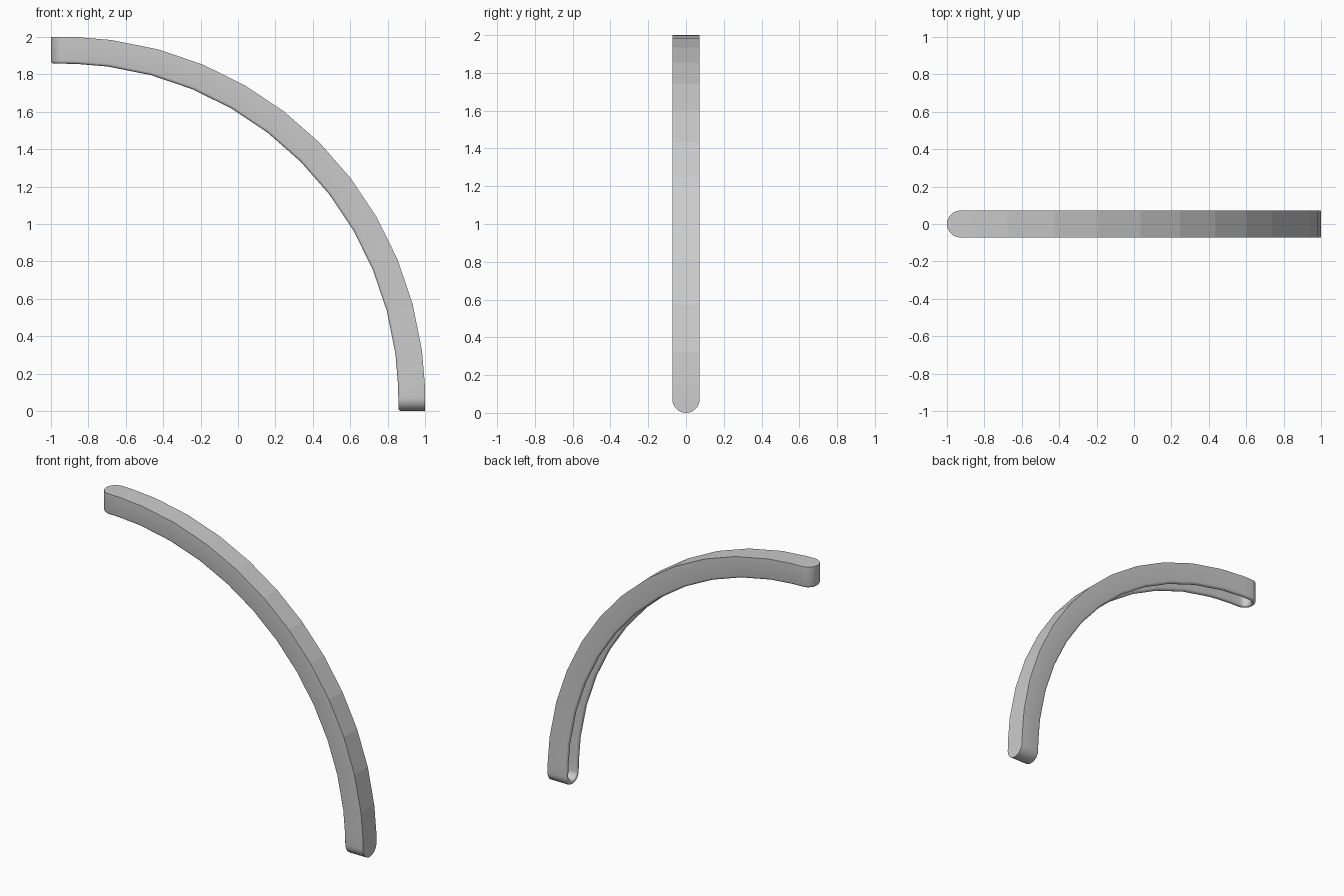
import bpy, bmesh
from math import sin, cos, pi, radians

if "Cube" in bpy.data.objects:
    bpy.data.objects.remove(bpy.data.objects["Cube"])

HALF_W, THICK, WALL = 0.072, 0.143, 0.03
CX, CZ, R = -1 + HALF_W, HALF_W, 2 - HALF_W
CAP = 14
ANGLES = [0, 2.2] + [7.5 * k for k in range(1, 12)] + [87.8, 90]   # from top end to bottom end
N = len(ANGLES)


def place(bm, deg, ext, y, depth):
    """Point on the quarter arc, pushed on by ext along the tangent."""
    a, r = radians(deg), R - depth
    return bm.verts.new((CX + r * sin(a) + ext * cos(a), y, CZ + r * cos(a) - ext * sin(a)))


def ring(bm, inset, depth):
    """Closed stadium outline wrapped along the arc."""
    w = HALF_W - inset
    vs = [place(bm, a, 0, -w, depth) for a in ANGLES]
    for i in range(1, CAP):
        t = pi * i / CAP
        vs.append(place(bm, 90, w * sin(t), -w * cos(t), depth))
    vs += [place(bm, a, 0, w, depth) for a in reversed(ANGLES)]
    for i in range(1, CAP):
        t = pi * i / CAP
        vs.append(place(bm, 0, -w * sin(t), w * cos(t), depth))
    return vs


def fill(bm, vs):
    """Faceted strip across a ring, with a rounded face at each end."""
    other = N + CAP - 1
    for i in range(N - 1):
        j = other + N - 1 - i
        bm.faces.new((vs[i], vs[i + 1], vs[j - 1], vs[j]))
    bm.faces.new(vs[N - 1:other + 1])
    bm.faces.new(vs[other + N - 1:] + [vs[0]])


bm = bmesh.new()

# Outer wall, rounded rim, inner wall and groove floor
half = WALL / 2
profile = [(0, 0), (0, THICK - half)]
profile += [(half - half * cos(pi * k / 6), THICK - half + half * sin(pi * k / 6)) for k in range(1, 7)]
profile.append((WALL, WALL))
rings = [ring(bm, *p) for p in profile]
for a, b in zip(rings, rings[1:]):
    for i in range(len(a)):
        j = (i + 1) % len(a)
        bm.faces.new((a[i], a[j], b[j], b[i])).smooth = True

# Outer face and groove floor stay faceted
fill(bm, rings[0])
fill(bm, rings[-1])
bmesh.ops.recalc_face_normals(bm, faces=bm.faces[:])

mesh = bpy.data.meshes.new("curved_channel")
bm.to_mesh(mesh)
bm.free()
obj = bpy.data.objects.new("curved_channel", mesh)
bpy.context.collection.objects.link(obj)
